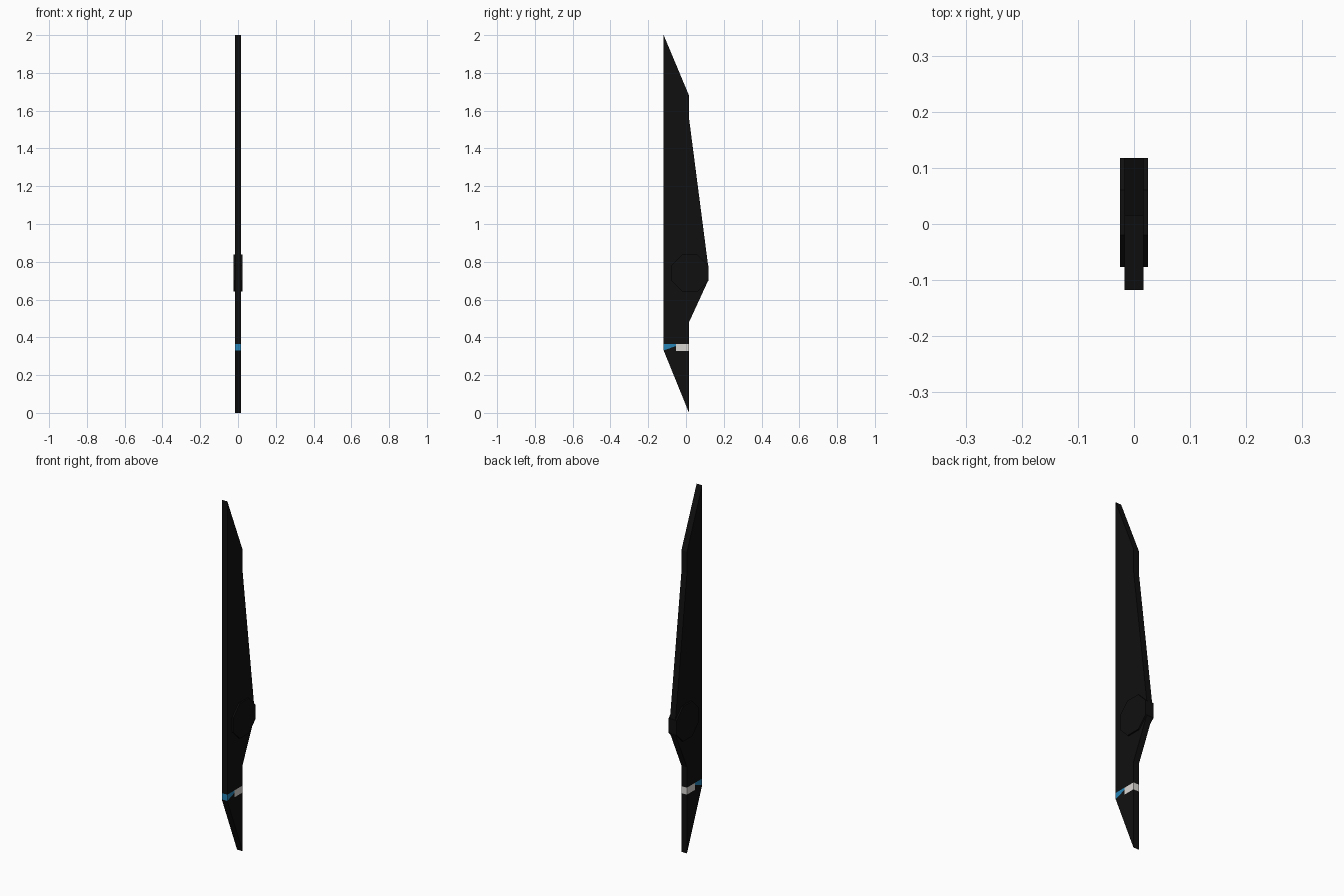
import bpy, bmesh, math
from mathutils import Vector

if "Cube" in bpy.data.objects:
    bpy.data.objects.remove(bpy.data.objects["Cube"])


def material(name, rgb):
    m = bpy.data.materials.new(name)
    m.diffuse_color = (*rgb, 1)
    m.use_nodes = True
    m.node_tree.nodes["Principled BSDF"].inputs["Base Color"].default_value = m.diffuse_color
    return m


black = material("black", (0.005, 0.005, 0.005))
blue = material("blue", (0.02, 0.23, 0.47))
white = material("off_white", (0.70, 0.68, 0.65))


def prism(profile, half):
    """Extrude a (y, z) outline across x."""
    bm = bmesh.new()
    face = bm.faces.new([bm.verts.new((-half, y, z)) for y, z in profile])
    out = bmesh.ops.extrude_face_region(bm, geom=[face])
    moved = [v for v in out["geom"] if isinstance(v, bmesh.types.BMVert)]
    bmesh.ops.translate(bm, verts=moved, vec=(2 * half, 0, 0))
    bmesh.ops.recalc_face_normals(bm, faces=bm.faces)
    return bm


def finish(bm, name, mats):
    me = bpy.data.meshes.new(name)
    bm.to_mesh(me)
    bm.free()
    for m in mats:
        me.materials.append(m)
    ob = bpy.data.objects.new(name, me)
    bpy.context.collection.objects.link(ob)
    return ob


def cut(bm, faces, co, no):
    """Slice the given faces along a plane."""
    edges = {e for f in faces for e in f.edges}
    verts = {v for f in faces for v in f.verts}
    bmesh.ops.bisect_plane(bm, geom=list(faces) + list(edges) + list(verts),
                           plane_co=co, plane_no=no, dist=1e-6)


# Flat blade-shaped body with a swept rear fin
body = prism([(-0.118, 2.0), (0.016, 1.68), (0.016, 1.56), (0.117, 0.78),
              (0.117, 0.70), (0.016, 0.48), (0.016, 0.0), (-0.118, 0.33)], 0.017)

# Band near the lower tip
LOW, HIGH, SPLIT = 0.327, 0.366, -0.053
START, SLOPE = 0.331, (0.022, 0.063)     # slanted lower edge of the blue half
for z in (LOW, HIGH):
    cut(body, body.faces[:], (0, 0, z), (0, 0, 1))


def in_band(f):
    return LOW < f.calc_center_median().z < HIGH


cut(body, [f for f in body.faces if in_band(f)], (0, SPLIT, 0), (0, 1, 0))
slant = Vector((0, -SLOPE[0], SLOPE[1])).normalized()
origin = Vector((0, -0.118, START))
cut(body, [f for f in body.faces if in_band(f) and f.calc_center_median().y < SPLIT],
    origin, slant)
for f in body.faces:
    c = f.calc_center_median()
    if in_band(f):
        if c.y > SPLIT:
            f.material_index = 2
        elif (c - origin).dot(slant) > 0:
            f.material_index = 1
finish(body, "blade_body", [black, blue, white])

# Thicker octagonal hub on the fin
radius = 0.0975 / math.cos(math.pi / 8)
hub = [(0.0205 + radius * math.cos((i + 0.5) * math.pi / 4),
        0.74 + radius * math.sin((i + 0.5) * math.pi / 4)) for i in range(8)]
finish(prism(hub, 0.025), "octagonal_hub", [black])
